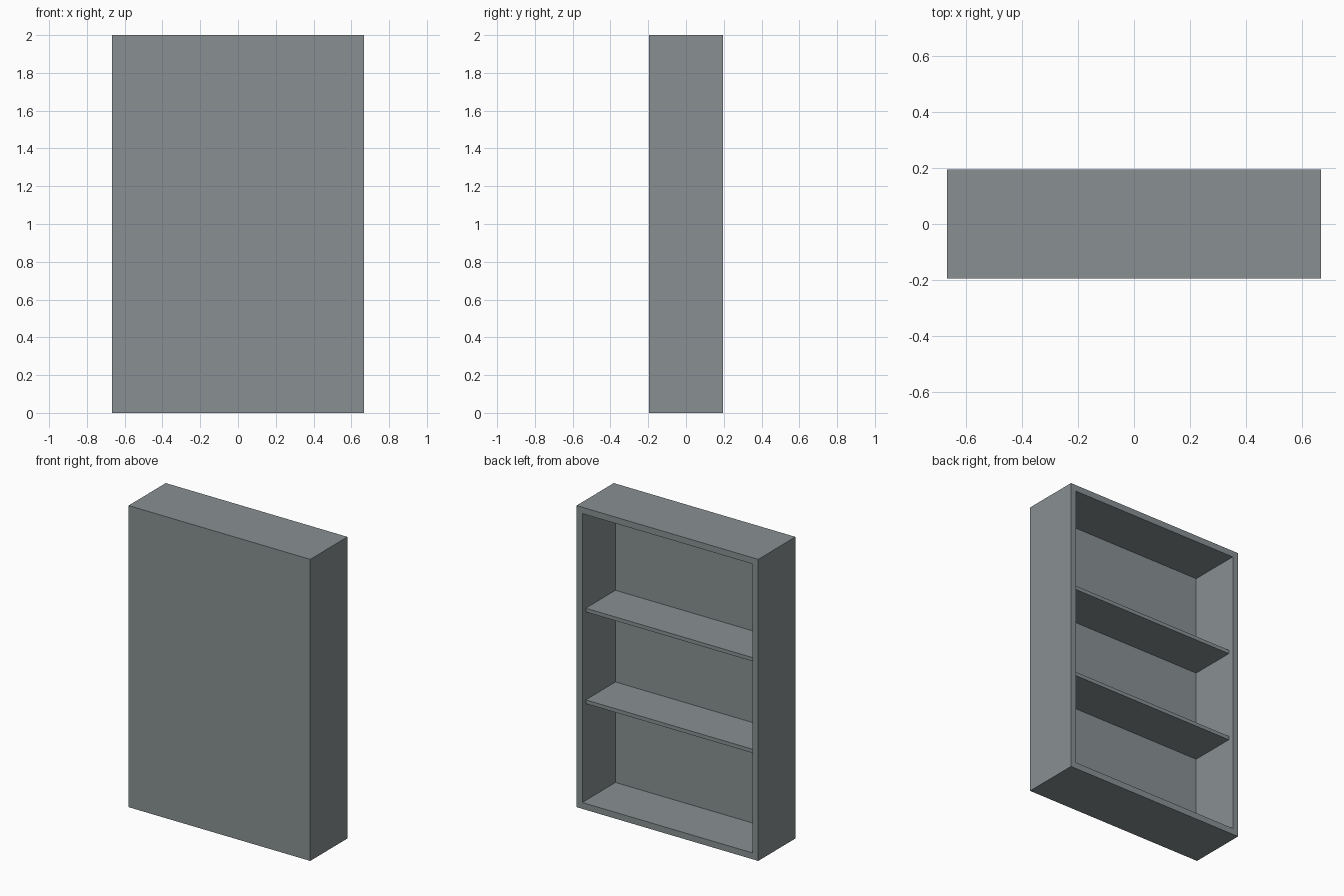
import bpy
import bmesh
from mathutils import Vector

if "Cube" in bpy.data.objects:
    bpy.data.objects.remove(bpy.data.objects["Cube"])

W, D, H = 1.333, 0.39, 2.0   # outer size
T = 0.042                    # wall and back panel thickness
SHELF_T, RECESS = 0.025, 0.037

# Dark slate paint shared by all parts
paint = bpy.data.materials.new("slate_paint")
paint.diffuse_color = (0.25, 0.28, 0.29, 1)
paint.use_nodes = True
paint.node_tree.nodes["Principled BSDF"].inputs["Base Color"].default_value = paint.diffuse_color


def box_bmesh(lo, hi):
    """Axis-aligned box between two corners."""
    bm = bmesh.new()
    bmesh.ops.create_cube(bm, size=1)
    lo, hi = Vector(lo), Vector(hi)
    bmesh.ops.scale(bm, vec=hi - lo, verts=bm.verts)
    bmesh.ops.translate(bm, vec=(lo + hi) / 2, verts=bm.verts)
    return bm


def finish(bm, name):
    """Turn the bmesh into a named, painted object."""
    mesh = bpy.data.meshes.new(name)
    bmesh.ops.recalc_face_normals(bm, faces=bm.faces)
    bm.to_mesh(mesh)
    bm.free()
    mesh.materials.append(paint)
    obj = bpy.data.objects.new(name, mesh)
    bpy.context.collection.objects.link(obj)
    return obj


# Cabinet shell: solid block hollowed from its open +y side
bm = box_bmesh((-W / 2, -D / 2, 0), (W / 2, D / 2, H))
opening = max(bm.faces, key=lambda f: f.calc_center_median().y)
bmesh.ops.inset_region(bm, faces=[opening], thickness=T, use_even_offset=True)
hollow = bmesh.ops.extrude_discrete_faces(bm, faces=[opening])["faces"][0]
bmesh.ops.translate(bm, vec=(0, T - D, 0), verts=hollow.verts)
finish(bm, "cabinet_shell")

# Two shelves, set back slightly from the opening
for name, z in (("lower_shelf", 0.696), ("upper_shelf", 1.304)):
    finish(box_bmesh((-W / 2 + T, -D / 2 + T, z - SHELF_T / 2),
                     (W / 2 - T, D / 2 - RECESS, z + SHELF_T / 2)), name)
